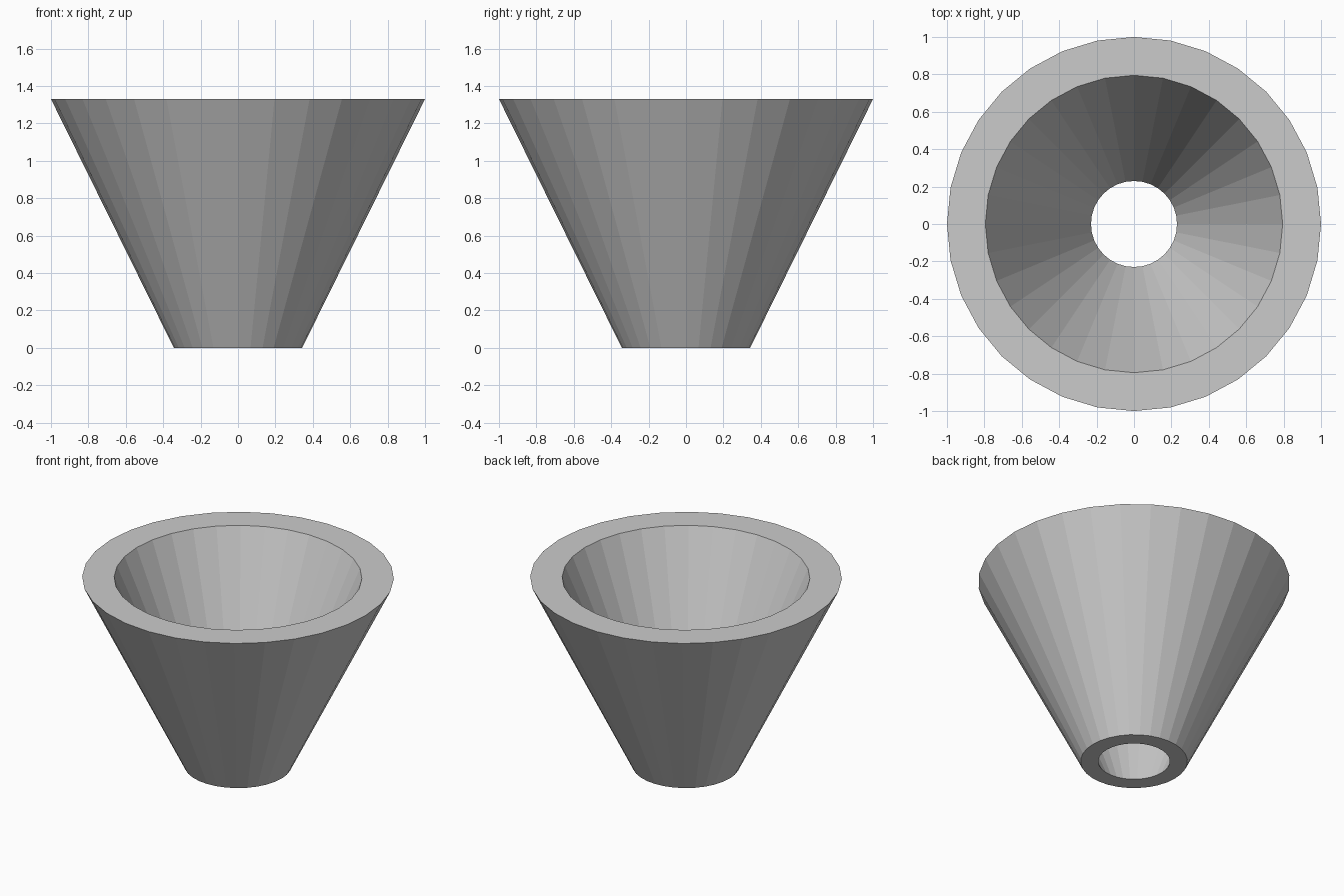
import bpy
import bmesh
from math import cos, sin, tau

if "Cube" in bpy.data.objects:
    bpy.data.objects.remove(bpy.data.objects["Cube"])

SIDES = 32
# Wall cross-section (radius, height), going round the closed profile
PROFILE = [(0.343, 0), (1.0, 1.33), (0.795, 1.33), (0.23, 0)]

# Open tapered funnel: one ring per profile point, bridged in a closed loop
bm = bmesh.new()
rings = [[bm.verts.new((r * cos(tau * i / SIDES), r * sin(tau * i / SIDES), z))
          for i in range(SIDES)] for r, z in PROFILE]
for k, lower in enumerate(rings):
    upper = rings[(k + 1) % len(rings)]
    for i in range(SIDES):
        j = (i + 1) % SIDES
        bm.faces.new((lower[i], lower[j], upper[j], upper[i]))
bmesh.ops.recalc_face_normals(bm, faces=bm.faces)

mesh = bpy.data.meshes.new("tapered_funnel")
bm.to_mesh(mesh)
bm.free()
bpy.context.collection.objects.link(bpy.data.objects.new("tapered_funnel", mesh))
